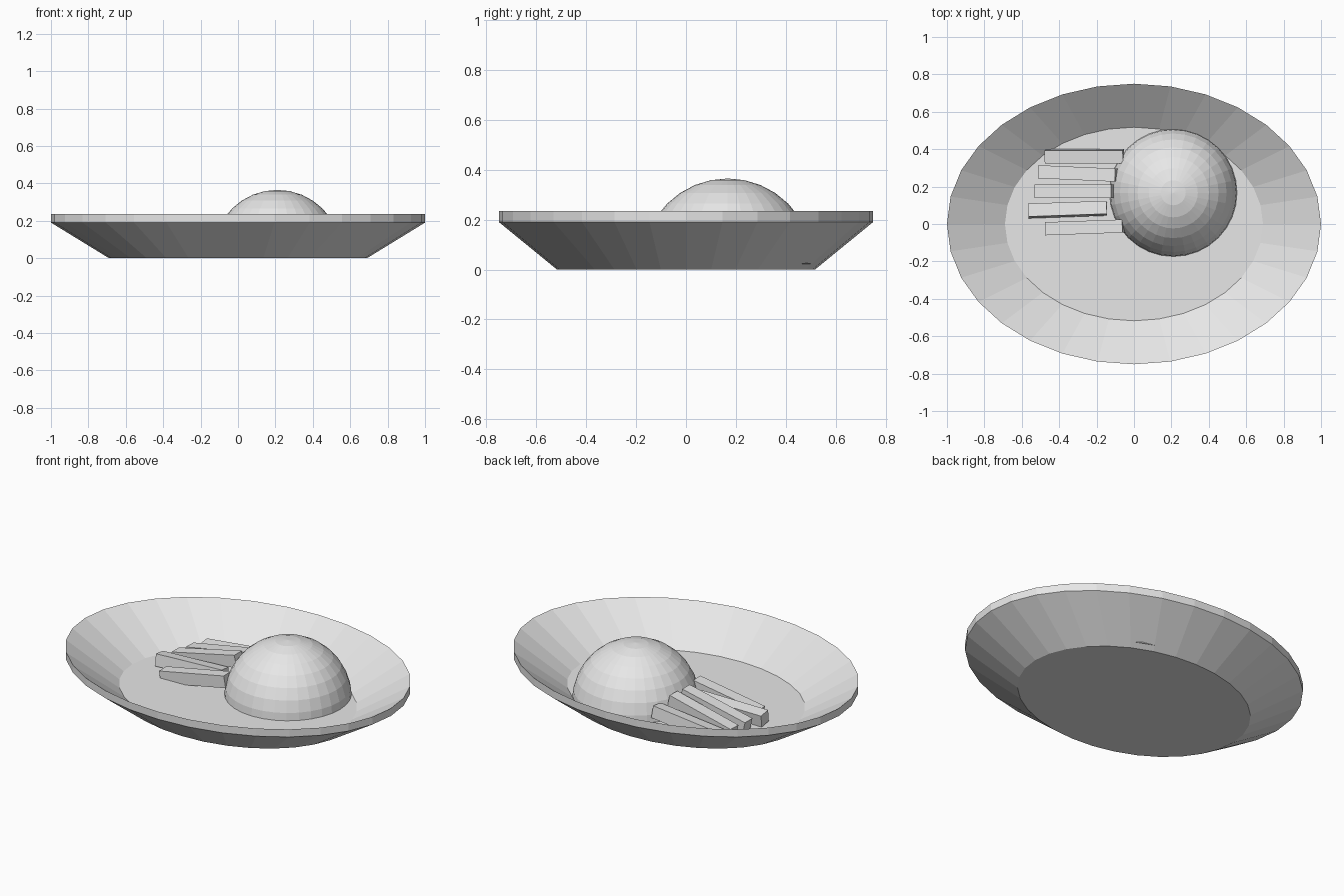
import bpy
import bmesh
from math import radians, tau, asin, cos
from mathutils import Matrix, Euler, Vector

cube = bpy.data.objects.get("Cube")
if cube:
    bpy.data.objects.remove(cube, do_unlink=True)

grey = bpy.data.materials.new("light grey")
grey.use_nodes = True
colour = (0.8, 0.8, 0.8, 1)
grey.diffuse_color = colour
grey.node_tree.nodes["Principled BSDF"].inputs["Base Color"].default_value = colour


def finish(bm, name):
    """Turn a bmesh into a flat-shaded object in the scene."""
    bmesh.ops.recalc_face_normals(bm, faces=bm.faces[:])
    mesh = bpy.data.meshes.new(name)
    bm.to_mesh(mesh)
    bm.free()
    mesh.materials.append(grey)
    obj = bpy.data.objects.new(name, mesh)
    bpy.context.collection.objects.link(obj)
    return obj


# Oval plate: one wall profile turned round the axis, then squashed in y
bm = bmesh.new()
profile = [(0, 0), (0.69, 0), (1, 0.19), (1, 0.235), (0.69, 0.045), (0, 0.045)]
verts = [bm.verts.new((r, 0, z)) for r, z in profile]
edges = [bm.edges.new(pair) for pair in zip(verts, verts[1:])]
bmesh.ops.spin(bm, geom=verts + edges, cent=(0, 0, 0), axis=(0, 0, 1),
               angle=tau, steps=32, use_duplicate=False)
bmesh.ops.remove_doubles(bm, verts=bm.verts[:], dist=0.0005)
bmesh.ops.scale(bm, vec=(1, 0.75, 1), verts=bm.verts[:])
bmesh.ops.dissolve_limit(bm, angle_limit=radians(0.5),
                         verts=bm.verts[:], edges=bm.edges[:])
finish(bm, "plate")

# Food dome: the upper half of a faceted ball
bm = bmesh.new()
bmesh.ops.create_uvsphere(bm, u_segments=32, v_segments=16, radius=0.343)
cut = bmesh.ops.bisect_plane(bm, geom=bm.verts[:] + bm.edges[:] + bm.faces[:],
                             plane_co=(0, 0, 0), plane_no=(0, 0, 1),
                             clear_inner=True)
bmesh.ops.holes_fill(bm, edges=[e for e in bm.edges if e.is_boundary])
finish(bm, "food_dome").location = (0.21, 0.167, 0.022)

# Sticks: centre x and y, top height at the outer and inner end, yaw, roll
LENGTH, THICK = 0.42, 0.07
sticks = [
    (-0.265, 0.362, 0.10, 0.145, 0, 7),
    (-0.30, 0.27, 0.10, 0.185, -2.5, 0),
    (-0.32, 0.175, 0.105, 0.195, 0, 0),
    (-0.355, 0.077, 0.12, 0.13, 2, -8),
    (-0.263, -0.018, 0.085, 0.16, 2, 0),
]
for i, (x, y, outer, inner, yaw, roll) in enumerate(sticks, 1):
    pitch = asin((inner - outer) / LENGTH)
    bm = bmesh.new()
    bmesh.ops.create_cube(bm, size=1, matrix=Matrix.Diagonal((LENGTH, THICK, THICK, 1)))
    stick = finish(bm, f"stick_{i}")
    stick.location = Vector((x, y, (outer + inner) / 2 - THICK / 2 * cos(pitch)))
    stick.rotation_euler = Euler((radians(roll), -pitch, radians(yaw)))
